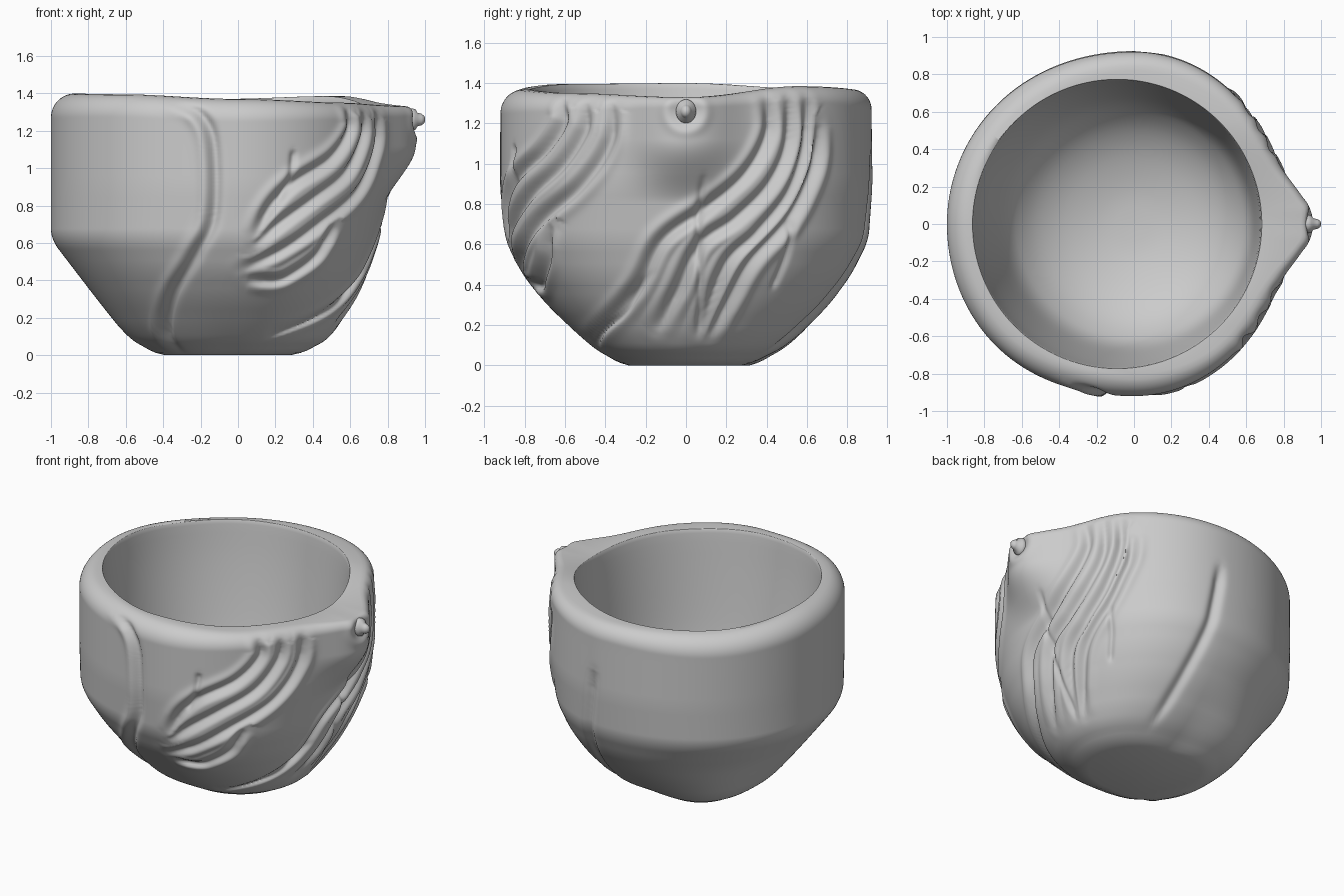
import bpy
import bmesh
import math
from mathutils import Vector
from mathutils.kdtree import KDTree

cube = bpy.data.objects.get("Cube")
if cube:
    bpy.data.objects.remove(cube, do_unlink=True)

clay = bpy.data.materials.new("grey clay")
clay.use_nodes = True
clay.diffuse_color = (0.6, 0.6, 0.6, 1)
clay.node_tree.nodes["Principled BSDF"].inputs["Base Color"].default_value = (0.6, 0.6, 0.6, 1)

COLUMNS, ROWS = 480, 130

# Outer radius at each height, for the four main directions
HEIGHTS = [0, 0.02, 0.05, 0.13, 0.3, 0.45, 0.62, 0.9, 1.25]
PROFILES = [
    [0.28, 0.37, 0.44, 0.52, 0.62, 0.69, 0.745, 0.80, 0.80],   # +x
    [0.28, 0.35, 0.42, 0.54, 0.71, 0.82, 0.905, 0.925, 0.92],   # +y
    [0.39, 0.47, 0.53, 0.62, 0.755, 0.87, 1.00, 1.00, 1.00],   # -x
    [0.28, 0.35, 0.41, 0.51, 0.69, 0.81, 0.895, 0.92, 0.92],   # -y
]
# Values at eight directions around the bowl
RIM_HEIGHTS = [1.33, 1.385, 1.37, 1.37, 1.40, 1.395, 1.37, 1.35]
RIM_ROUNDING = [0.05, 0.08, 0.10, 0.13, 0.13, 0.12, 0.12, 0.09]
WALL_BULGE = [0, 0, 0, 0.005, 0, 0.02, 0, 0]
BASE_BULGE = [0, 0, 0, 0.07, 0, 0, 0, 0]


def smooth(a, b, v):
    t = max(0.0, min(1.0, (v - a) / (b - a)))
    return t * t * (3 - 2 * t)


def lookup(values, z):
    for i in range(len(HEIGHTS) - 1):
        if z <= HEIGHTS[i + 1]:
            t = max(0.0, (z - HEIGHTS[i]) / (HEIGHTS[i + 1] - HEIGHTS[i]))
            return values[i] + t * (values[i + 1] - values[i])
    return values[-1]


def around(values, angle):
    """Blend smoothly between values spaced evenly around the circle."""
    n = len(values)
    s = (angle / math.tau % 1.0) * n
    i = int(s) % n
    return values[i] + (values[(i + 1) % n] - values[i]) * smooth(0, 1, s - int(s))


def rim_height(angle):
    return around(RIM_HEIGHTS, angle)


def body_radius(angle, z):
    spread = min(0.045, z)
    sides = [sum(lookup(p, z + k * spread) for k in (-1, -0.5, 0, 0.5, 1)) / 5 for p in PROFILES]
    bulge = around(WALL_BULGE, angle) + around(BASE_BULGE, angle) * (1 - smooth(0.1, 0.45, z))
    # swelling on the right side, below the rim
    off = math.remainder(angle, math.tau)
    swell = 0.15 * math.exp(-(off / 0.28) ** 2) * smooth(0.8, 1.12, z)
    # softened outer edge of the rim
    rounding = around(RIM_ROUNDING, angle)
    u = max(0.0, min(1.0, (z - rim_height(angle)) / rounding + 1))
    return around(sides, angle) + bulge + swell - rounding * (1 - math.sqrt(1 - u * u))


def surface_point(angle, z):
    r = body_radius(angle, z)
    return Vector((r * math.cos(angle), r * math.sin(angle), z))


def curve_point(points, u):
    """Catmull-Rom point at u in 0..1."""
    s = u * (len(points) - 1)
    i = min(int(s), len(points) - 2)
    t = s - i
    a, b, c, d = (Vector(points[max(0, min(len(points) - 1, i + k))]) for k in (-1, 0, 1, 2))
    return b + 0.5 * t * (c - a + t * (2 * a - 5 * b + 4 * c - d + t * (3 * (b - c) + d - a)))


# Carved lines: (across, height) as seen facing each side
FRONT, RIGHT, BACK = -math.pi / 2, 0.0, math.pi / 2
FRONT_FOLDS = [
    [(0.59, 1.32), (0.60, 1.2), (0.5, 1.05), (0.3, 0.92), (0.18, 0.8), (0.09, 0.63)],
    [(0.68, 1.3), (0.67, 1.15), (0.58, 0.97), (0.4, 0.83), (0.22, 0.7), (0.08, 0.58)],
    [(0.75, 1.3), (0.74, 1.1), (0.65, 0.88), (0.45, 0.71), (0.25, 0.57), (0.02, 0.46)],
    [(0.52, 0.7), (0.43, 0.54), (0.3, 0.44), (0.2, 0.4), (0.05, 0.41)],
]
RIGHT_FOLDS = [
    [(0.40, 1.33), (0.41, 1.15), (0.3, 0.95), (0.1, 0.78), (-0.12, 0.62), (-0.25, 0.38), (-0.47, 0.13)],
    [(0.51, 1.34), (0.51, 1.1), (0.42, 0.9), (0.25, 0.73), (0.07, 0.6), (-0.05, 0.36), (-0.15, 0.17)],
    [(0.60, 1.33), (0.60, 1.1), (0.52, 0.86), (0.36, 0.66), (0.2, 0.5), (0.07, 0.16)],
    [(0.66, 1.2), (0.64, 0.98), (0.52, 0.73), (0.33, 0.52), (0.22, 0.33), (0.12, 0.14)],
]
CREASES = [
    (FRONT, [(0.3, 1.1), (0.28, 0.96), (0.22, 0.82)]),
    (FRONT, [(0.68, 0.46), (0.55, 0.28), (0.4, 0.19), (0.14, 0.09)]),
    (RIGHT, [(0.09, 0.95), (0.06, 0.7), (0.07, 0.4), (0.06, 0.15)]),
    (RIGHT, [(0.53, 0.72), (0.5, 0.55), (0.43, 0.38)]),
]
SEAM = [(-0.34, 1.33), (-0.2, 1.28), (-0.13, 1.12), (-0.13, 0.75), (-0.22, 0.55),
        (-0.35, 0.32), (-0.38, 0.12), (-0.3, 0.01)]
BACK_GROOVE = [(-0.06, 1.05), (-0.11, 0.7), (-0.17, 0.35), (-0.2, 0.06)]


class Carving:
    """A set of lines that push the wall in or out with one width."""

    def __init__(self, strokes, width, depth, lip=0.0, samples=130):
        self.width, self.depth, self.lip = width, depth, lip
        self.fade = []
        self.tree = KDTree(len(strokes) * samples)
        for facing, points in strokes:
            for k in range(samples):
                u = k / (samples - 1)
                across, z = curve_point(points, u)
                z = max(0.0, z)
                angle = facing
                for _ in range(8):
                    ratio = across / body_radius(angle, z)
                    angle = facing + math.asin(max(-1.0, min(1.0, ratio)))
                self.tree.insert(surface_point(angle, z), len(self.fade))
                self.fade.append(min(1.0, 0.1 + 6 * u, 0.1 + 6 * (1 - u)))
        self.tree.balance()

    def push(self, point):
        _, index, d = self.tree.find(point)
        d /= self.width
        if d > 5:
            return 0.0
        shape = self.lip * math.exp(-(d - 1.9) ** 2) - math.exp(-d * d)
        return self.depth * self.fade[index] * shape


folds = [(FRONT, p) for p in FRONT_FOLDS] + [(RIGHT, p) for p in RIGHT_FOLDS]
seam_ridge = [(x - 0.06, z) for x, z in SEAM]
carvings = [
    Carving(folds, 0.031, 0.033, 0.4),
    Carving(CREASES, 0.018, 0.018),
    Carving([(FRONT, SEAM)], 0.032, 0.032),
    Carving([(FRONT, seam_ridge)], 0.035, -0.016),
    Carving([(BACK, BACK_GROOVE)], 0.035, 0.03),
]
KNOB = Vector((0.93, 0, 1.26))


def carved_point(angle, z):
    p = surface_point(angle, z)
    move = sum(c.push(p) for c in carvings)
    # hollow around the knob
    d = math.hypot(p.y, p.z - KNOB.z) if p.x > 0 else 9
    move += 0.01 * math.exp(-((d - 0.1) / 0.03) ** 2) - 0.035 * math.exp(-(d / 0.065) ** 2)
    return p + Vector((math.cos(angle), math.sin(angle), 0)) * move


# Bowl: outer wall, rim and hollow in one skin
HOLLOW = [(0.775, 1.0), (0.768, 0.98), (0.745, 0.82), (0.71, 0.62), (0.675, 0.46), (0.64, 0.37),
          (0.59, 0.31), (0.51, 0.25), (0.40, 0.2), (0.27, 0.165), (0.14, 0.145), (0.01, 0.14)]
bm = bmesh.new()
angles = [math.tau * j / COLUMNS for j in range(COLUMNS)]
rings = []
for i in range(ROWS + 1):
    t = 1 - (1 - i / ROWS) ** 1.2
    rings.append([bm.verts.new(carved_point(a, t * rim_height(a))) for a in angles])
for k in range(34):
    r, level = curve_point(HOLLOW, k / 33)
    # the rim's waviness fades out towards the level floor
    wave = smooth(0.2, 1, level)
    rings.append([bm.verts.new((r * math.cos(a) - 0.09 * smooth(0, 1, level), r * math.sin(a),
                                level * (1.37 + wave * (rim_height(a) - 1.37))))
                  for a in angles])
for low, high in zip(rings, rings[1:]):
    for j in range(COLUMNS):
        n = (j + 1) % COLUMNS
        bm.faces.new((low[j], low[n], high[n], high[j]))
bm.faces.new(list(reversed(rings[0])))
bm.faces.new(rings[-1])


def finish(bm, name, sharp):
    mesh = bpy.data.meshes.new(name)
    bm.to_mesh(mesh)
    bm.free()
    mesh.materials.append(clay)
    obj = bpy.data.objects.new(name, mesh)
    bpy.context.collection.objects.link(obj)
    bpy.ops.object.select_all(action='DESELECT')
    obj.select_set(True)
    bpy.context.view_layer.objects.active = obj
    bpy.ops.object.shade_smooth_by_angle(angle=math.radians(sharp))


finish(bm, "bowl", 70)

# Knob: lathed bud pointing out of the swelling
bm = bmesh.new()
BUD = [(0.045, -0.06), (0.05, 0.0), (0.046, 0.018), (0.03, 0.03), (0.026, 0.05), (0.016, 0.066), (0.003, 0.07)]
rings = [[bm.verts.new((KNOB.x + x, r * math.cos(a), KNOB.z + 1.2 * r * math.sin(a)))
          for a in (math.tau * j / 24 for j in range(24))] for r, x in BUD]
for low, high in zip(rings, rings[1:]):
    for j in range(24):
        n = (j + 1) % 24
        bm.faces.new((low[j], low[n], high[n], high[j]))
bm.faces.new(rings[-1])
bm.faces.new(list(reversed(rings[0])))
finish(bm, "side_knob", 60)
